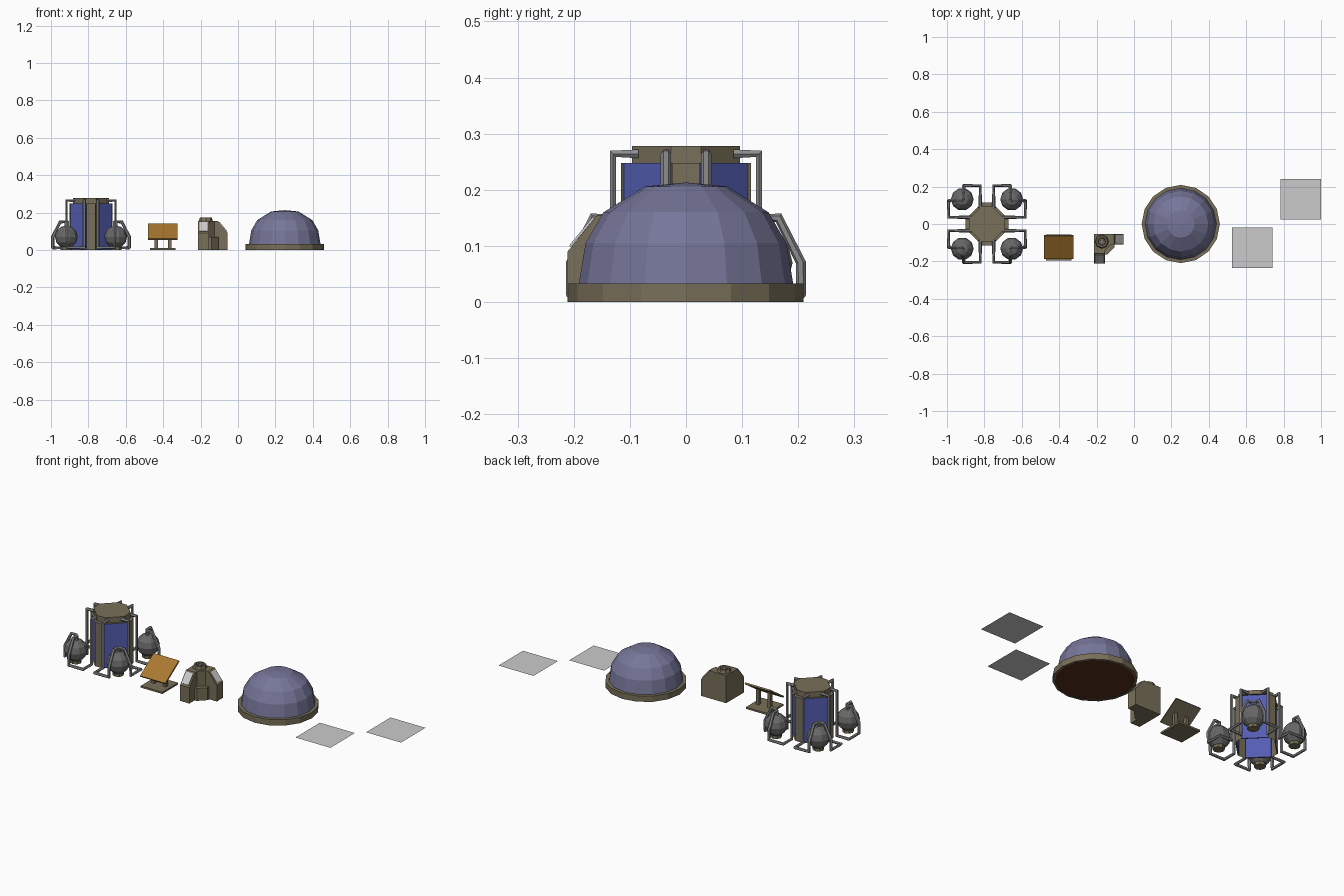
import bpy, bmesh, math
from mathutils import Vector

if "Cube" in bpy.data.objects:
    bpy.data.objects.remove(bpy.data.objects["Cube"])


def mat(name, r, g, b):
    m = bpy.data.materials.new(name)
    m.diffuse_color = (r, g, b, 1)
    m.use_nodes = True
    m.node_tree.nodes["Principled BSDF"].inputs["Base Color"].default_value = m.diffuse_color
    return m


BROWN = mat("hull_brown", 0.19, 0.16, 0.10)
BLUE = mat("panel_blue", 0.09, 0.11, 0.45)
PIPE = mat("pipe_grey", 0.27, 0.27, 0.27)
TANK = mat("tank_grey", 0.14, 0.14, 0.14)
GLASS = mat("dome_lavender", 0.18, 0.18, 0.32)
SOIL = mat("soil", 0.09, 0.03, 0.01)
ORANGE = mat("collector_orange", 0.40, 0.19, 0.03)
LIGHT = mat("screen_light", 0.6, 0.6, 0.6)


def finish(name, bm, *mats, recalc=True):
    if recalc:
        bmesh.ops.recalc_face_normals(bm, faces=bm.faces)
    me = bpy.data.meshes.new(name)
    bm.to_mesh(me)
    bm.free()
    for m in mats:
        me.materials.append(m)
    ob = bpy.data.objects.new(name, me)
    bpy.context.collection.objects.link(ob)
    return ob


def prism(name, pts, vec, m):
    """Extrude a planar outline along vec."""
    bm = bmesh.new()
    f = bm.faces.new([bm.verts.new(p) for p in pts])
    ext = bmesh.ops.extrude_face_region(bm, geom=[f], use_keep_orig=True)
    bmesh.ops.translate(bm, vec=vec, verts=[v for v in ext["geom"] if isinstance(v, bmesh.types.BMVert)])
    return finish(name, bm, m)


def box(name, x0, x1, y0, y1, z0, z1, m):
    return prism(name, [(x0, y0, z0), (x1, y0, z0), (x1, y1, z0), (x0, y1, z0)], (0, 0, z1 - z0), m)


def lathe(name, profile, n, loc, m):
    """Revolve (radius, z) points around a vertical axis in n flat sides."""
    bm = bmesh.new()
    vs = [bm.verts.new((r, 0, z)) for r, z in profile]
    es = [bm.edges.new(p) for p in zip(vs, vs[1:])]
    bmesh.ops.spin(bm, geom=vs + es, cent=(0, 0, 0), axis=(0, 0, 1), angle=2 * math.pi, steps=n, use_duplicate=False)
    bmesh.ops.remove_doubles(bm, verts=bm.verts, dist=1e-4)
    ob = finish(name, bm, m)
    ob.location = loc
    return ob


def tube(name, pts, r, m):
    cu = bpy.data.curves.new(name, "CURVE")
    cu.dimensions = "3D"
    cu.bevel_depth = r
    cu.bevel_resolution = 1
    cu.use_fill_caps = True
    sp = cu.splines.new("POLY")
    sp.points.add(len(pts) - 1)
    for p, q in zip(sp.points, pts):
        p.co = (*q, 1)
    tmp = bpy.data.objects.new(name + "_path", cu)
    bpy.context.collection.objects.link(tmp)
    me = bpy.data.meshes.new_from_object(tmp.evaluated_get(bpy.context.evaluated_depsgraph_get()))
    bpy.data.objects.remove(tmp)
    me.materials.clear()
    me.materials.append(m)
    me.shade_flat()
    ob = bpy.data.objects.new(name, me)
    bpy.context.collection.objects.link(ob)


# Tower: eight-sided shell, open below, blue panels on the diagonal walls
TX = -0.786


def octagon(a, t, z):
    return [(TX + x, y, z) for x, y in
            [(a, -t), (a, t), (t, a), (-t, a), (-a, t), (-a, -t), (-t, -a), (t, -a)]]


bm = bmesh.new()
low = [bm.verts.new(p) for p in octagon(0.116, 0.025, 0)]
top = [bm.verts.new(p) for p in octagon(0.116, 0.025, 0.248)]
walls = [bm.faces.new([low[i], low[(i + 1) % 8], top[(i + 1) % 8], top[i]]) for i in range(8)]
bm.faces.new(top)
panels = walls[1::2]
bmesh.ops.inset_individual(bm, faces=panels, thickness=0.018, depth=0)
bmesh.ops.inset_individual(bm, faces=panels, thickness=0.001, depth=-0.007)
for f in panels:
    f.material_index = 1
finish("tower_body", bm, BROWN, BLUE, recalc=False)
prism("tower_roof", octagon(0.096, 0.027, 0.248), (0, 0, 0.03), BROWN)

# Four tanks around the tower, each with a stand and two pipes
for sx in (-1, 1):
    for sy in (-1, 1):
        c = (TX + sx * 0.132, sy * 0.132, 0)
        ball = [(0.061 * math.sin(a), 0.07 - 0.061 * math.cos(a))
                for a in [i * math.pi / 6 for i in range(7)]]
        lathe("tank", ball, 10, c, TANK)
        lathe("tank_stand", [(0, 0), (0.03, 0), (0.03, 0.03), (0, 0.03)], 8, c, BROWN)
        path = [(0.085, 0.036, 0.264), (0.13, 0.036, 0.264), (0.13, 0.036, 0.012), (0.205, 0.036, 0.012),
                (0.205, 0.125, 0.012), (0.205, 0.125, 0.07), (0.165, 0.125, 0.15), (0.135, 0.125, 0.15),
                (0.135, 0.125, 0.11)]
        for swap in (False, True):
            tube("tank_pipe", [(TX + sx * (q if swap else p), sy * (p if swap else q), z) for p, q, z in path],
                 0.009, PIPE)

# Tilted collector on two posts
box("collector_base", -0.47, -0.335, -0.195, -0.055, 0, 0.01, BROWN)
for x in (-0.437, -0.365):
    box("collector_post", x - 0.009, x + 0.009, -0.132, -0.114, 0.01, 0.095, BROWN)
for name, dz, h, m in (("collector_back", 0.0, 0.006, BROWN), ("collector_face", 0.006, 0.003, ORANGE)):
    n = Vector((0, -0.56, 0.83))
    pts = [Vector(p) + n * dz for p in
           [(-0.48, -0.182, 0.053), (-0.323, -0.182, 0.053), (-0.323, -0.06, 0.135), (-0.48, -0.06, 0.135)]]
    prism(name, pts, n * h, m)

# Corner console: core block, two sloped arms with light screens, vent on top
CX, CY = -0.213, -0.053
prism("console_core", [(CX + a, CY - b, 0) for a, b in
                       [(0, 0), (0.09, 0), (0.09, 0.055), (0.055, 0.09), (0, 0.09)]], (0, 0, 0.155), BROWN)
arm = [(0.08, 0), (0.158, 0), (0.158, 0.09), (0.105, 0.155), (0.08, 0.155)]
slope = [(0.111, 0.148), (0.152, 0.098), (0.155, 0.101), (0.114, 0.151)]
for name, prof, w0, w1, m in (("console_arm", arm, 0, 0.057, BROWN), ("console_screen", slope, 0.007, 0.05, LIGHT)):
    prism(name + "_right", [(CX + d, CY - w0, z) for d, z in prof], (0, w0 - w1, 0), m)
    prism(name + "_front", [(CX + w0, CY - d, z) for d, z in prof], (w1 - w0, 0, 0), m)
# low diagonal infill between the arms
prism("console_step", [(CX + a, CY - b, 0) for a, b in
                       [(0.05, 0.05), (0.11, 0.05), (0.11, 0.07), (0.07, 0.11), (0.05, 0.11)]], (0, 0, 0.07), BROWN)
lathe("console_vent", [(0, 0.16), (0.018, 0.16), (0.022, 0.174), (0.032, 0.174), (0.037, 0.155)], 8,
      (-0.172, -0.094, 0), BROWN)
lathe("console_vent_core", [(0, 0.17), (0.01, 0.17), (0.01, 0.155)], 8, (-0.172, -0.094, 0), PIPE)

# Greenhouse dome with base ring and soil floor
D = (0.25, 0, 0)
lathe("dome_glass", [(0.191, 0.033), (0.179, 0.105), (0.147, 0.16), (0.073, 0.206), (0, 0.213)], 16, D, GLASS)
lathe("dome_ring", [(0.198, 0), (0.209, 0), (0.209, 0.033), (0.19, 0.033)], 16, D, BROWN)
lathe("dome_floor", [(0, 0.002), (0.198, 0.002)], 16, D, SOIL)

# Two flat ground pads
for x, y in ((0.632, -0.127), (0.891, 0.132)):
    bpy.ops.mesh.primitive_plane_add(size=0.218, location=(x, y, 0))
    bpy.context.object.name = "ground_pad"
